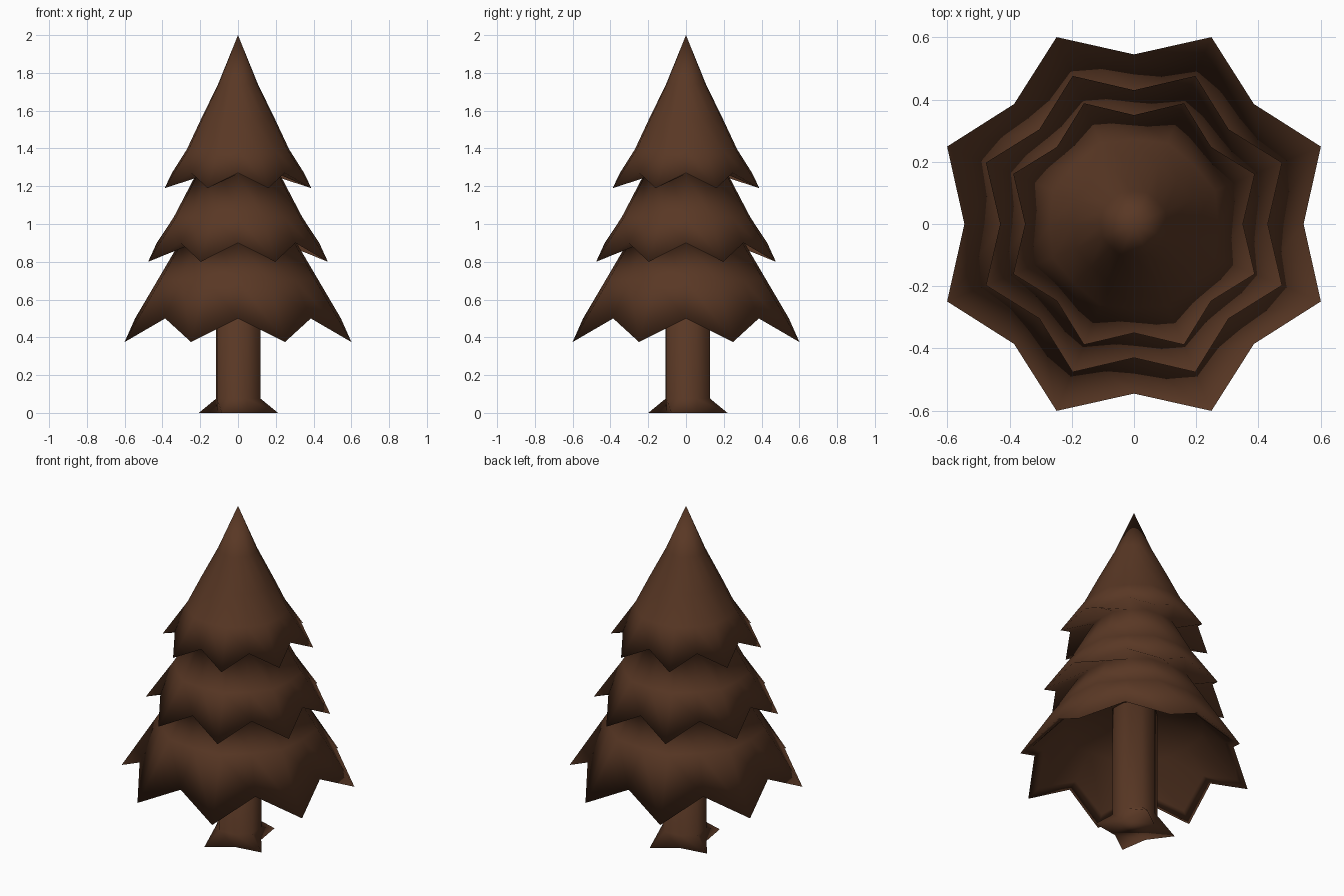
import bpy
import bmesh
from math import cos, sin, pi, radians

if "Cube" in bpy.data.objects:
    bpy.data.objects.remove(bpy.data.objects["Cube"])

brown = bpy.data.materials.new("dark brown")
brown.use_nodes = True
BROWN = (0.1, 0.039, 0.018, 1)
brown.diffuse_color = BROWN
shader = brown.node_tree.nodes["Principled BSDF"]
shader.inputs["Base Color"].default_value = BROWN
shader.inputs["Roughness"].default_value = 0.9


def ring_points(sides, point, valley):
    """Closed ring alternating between an outer point and a valley, each (radius, z)."""
    pts = []
    for i in range(sides):
        a = 2 * pi * i / sides
        r, z = valley if i % 2 == 0 else point
        pts.append((r * cos(a), r * sin(a), z))
    return pts


def build(name, rings, sides, turn=0.0, location=(0, 0, 0)):
    """Bridge a stack of star rings from the top outside downwards and cap both ends."""
    bm = bmesh.new()
    loops = [[bm.verts.new(p) for p in ring_points(sides, *r)] for r in rings]
    for upper, lower in zip(loops, loops[1:]):
        for i in range(sides):
            j = (i + 1) % sides
            bm.faces.new((upper[i], lower[i], lower[j], upper[j]))
    bm.faces.new(loops[0])
    bm.faces.new(loops[-1][::-1])
    bmesh.ops.remove_doubles(bm, verts=bm.verts, dist=0.0005)
    bmesh.ops.recalc_face_normals(bm, faces=bm.faces)
    for face in bm.faces:
        face.smooth = True
    mesh = bpy.data.meshes.new(name)
    bm.to_mesh(mesh)
    bm.free()
    mesh.materials.append(brown)
    obj = bpy.data.objects.new(name, mesh)
    bpy.context.collection.objects.link(obj)
    obj.location = location
    obj.rotation_euler.z = turn


def round_rings(*profile):
    """Nearly round rings, slightly fuller towards the branch tips."""
    return [((r, z), (r * 0.96, z)) for r, z in profile]


# Foliage as one skin: each body flares to a zigzag rim, then tucks in to the next body
foliage = round_rings((0, 2), (0.11, 1.74), (0.204, 1.555), (0.282, 1.395))
foliage.append(((0.42, 1.19), (0.35, 1.27)))
foliage += round_rings((0.23, 1.265), (0.355, 1.035))
foliage.append(((0.515, 0.8), (0.43, 0.9)))
foliage += round_rings((0.32, 0.905), (0.442, 0.705))
foliage.append(((0.65, 0.375), (0.545, 0.5)))

# Recessed underside of the lowest rim
foliage.append(((0.585, 0.425), (0.495, 0.53)))
foliage += round_rings((0.39, 0.66), (0.1, 0.75))
build("foliage", foliage, 16)

# Trunk with four pointed roots
trunk = round_rings((0.128, 0.9), (0.128, 0.075))
trunk.append(((0.227, 0), (0.122, 0)))
build("trunk", trunk, 8, turn=radians(22.5), location=(0.002, 0.01, 0))
